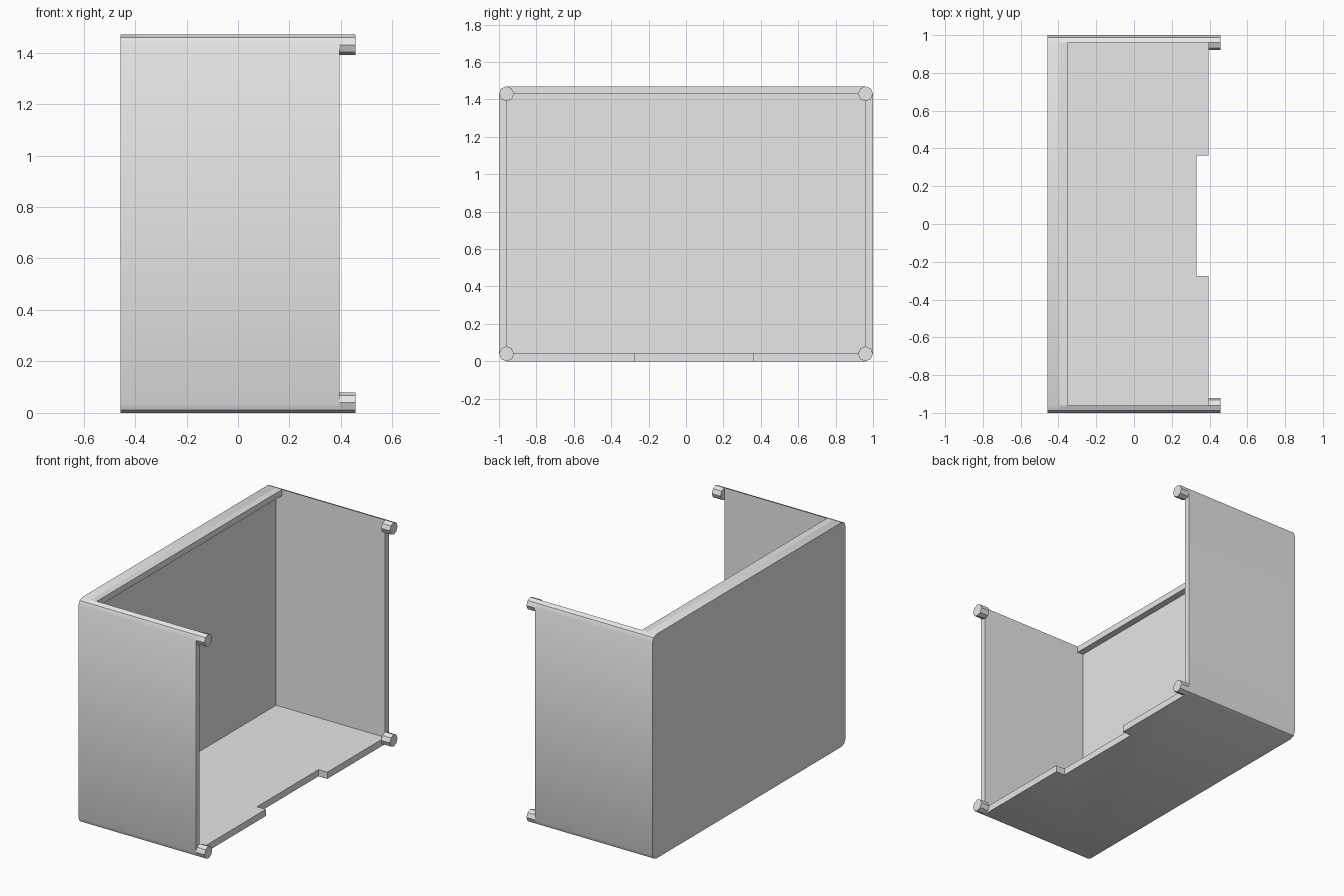
import bpy
import bmesh
from math import cos, sin, pi, radians

if "Cube" in bpy.data.objects:
    bpy.data.objects.remove(bpy.data.objects["Cube"])

# Overall sizes
HALF_Y, HEIGHT, WALL = 1.0, 1.47, 0.04
BACK, BACK_IN, LIP, FRONT, PEG_END = -0.457, -0.395, -0.352, 0.394, 0.457
FLOOR = 0.044

grey = bpy.data.materials.new("plain grey")
grey.use_nodes = True
COLOUR = (0.8, 0.8, 0.8, 1)
grey.diffuse_color = COLOUR
grey.node_tree.nodes["Principled BSDF"].inputs["Base Color"].default_value = COLOUR


def extrude_x(name, outline, x0, x1):
    """Extrude a closed (y, z) outline along x."""
    bm = bmesh.new()
    face = bm.faces.new([bm.verts.new((x0, y, z)) for y, z in outline])
    out = bmesh.ops.extrude_face_region(bm, geom=[face], use_keep_orig=True)
    for v in out["geom"]:
        if isinstance(v, bmesh.types.BMVert):
            v.co.x = x1
    bmesh.ops.recalc_face_normals(bm, faces=bm.faces)
    mesh = bpy.data.meshes.new(name)
    bm.to_mesh(mesh)
    bm.free()
    obj = bpy.data.objects.new(name, mesh)
    bpy.context.collection.objects.link(obj)
    mesh.materials.append(grey)
    return obj


def rect(y0, y1, z0, z1):
    return [(y0, z0), (y1, z0), (y1, z1), (y0, z1)]


def arc(cy, cz, start, steps):
    """Points of an eight-sided circle, from a start angle in eighths of a turn."""
    return [(cy + WALL * cos((start + i) * pi / 4), cz + WALL * sin((start + i) * pi / 4))
            for i in range(steps)]


CY, LOW, HIGH = HALF_Y - WALL, WALL, HEIGHT - WALL
bottom_corners = arc(-CY, LOW, 4, 3) + arc(CY, LOW, 6, 3)

# Back panel: rounded rectangle
back = extrude_x("back_panel", bottom_corners + arc(CY, HIGH, 0, 3) + arc(-CY, HIGH, 2, 3),
                 BACK, BACK_IN)

# Floor and side walls: one U-shaped section
tray = extrude_x("floor_and_sides",
                 bottom_corners + arc(CY, HIGH, 0, 3) + [(CY, FLOOR), (-CY, FLOOR)]
                 + arc(-CY, HIGH, 2, 3), BACK_IN, FRONT)

# Notch in the front edge of the floor
cutter = extrude_x("notch_cutter", rect(-0.275, 0.362, -0.1, 0.2), 0.33, 0.6)
cutter.hide_render = True
cut = tray.modifiers.new("notch", 'BOOLEAN')
cut.operation, cut.solver, cut.object = 'DIFFERENCE', 'EXACT', cutter
bpy.context.view_layer.objects.active = tray
tray.select_set(True)
bpy.ops.object.modifier_apply(modifier=cut.name)
bpy.data.objects.remove(cutter)

# Lip along the top of the back panel
lip = extrude_x("top_lip", rect(-CY, CY, HIGH, HEIGHT), BACK_IN, LIP)

# Eight-sided pegs at the four open corners
pegs = [extrude_x(f"{level}_{side}_peg", arc(y, z, 0, 8), FRONT, PEG_END)
        for level, z in (("lower", LOW), ("upper", HIGH))
        for side, y in (("near", -CY), ("far", CY))]

# Soft shading with sharp edges kept
bpy.ops.object.select_all(action='DESELECT')
for obj in [back, tray, lip] + pegs:
    obj.select_set(True)
bpy.context.view_layer.objects.active = tray
bpy.ops.object.shade_smooth_by_angle(angle=radians(30))
